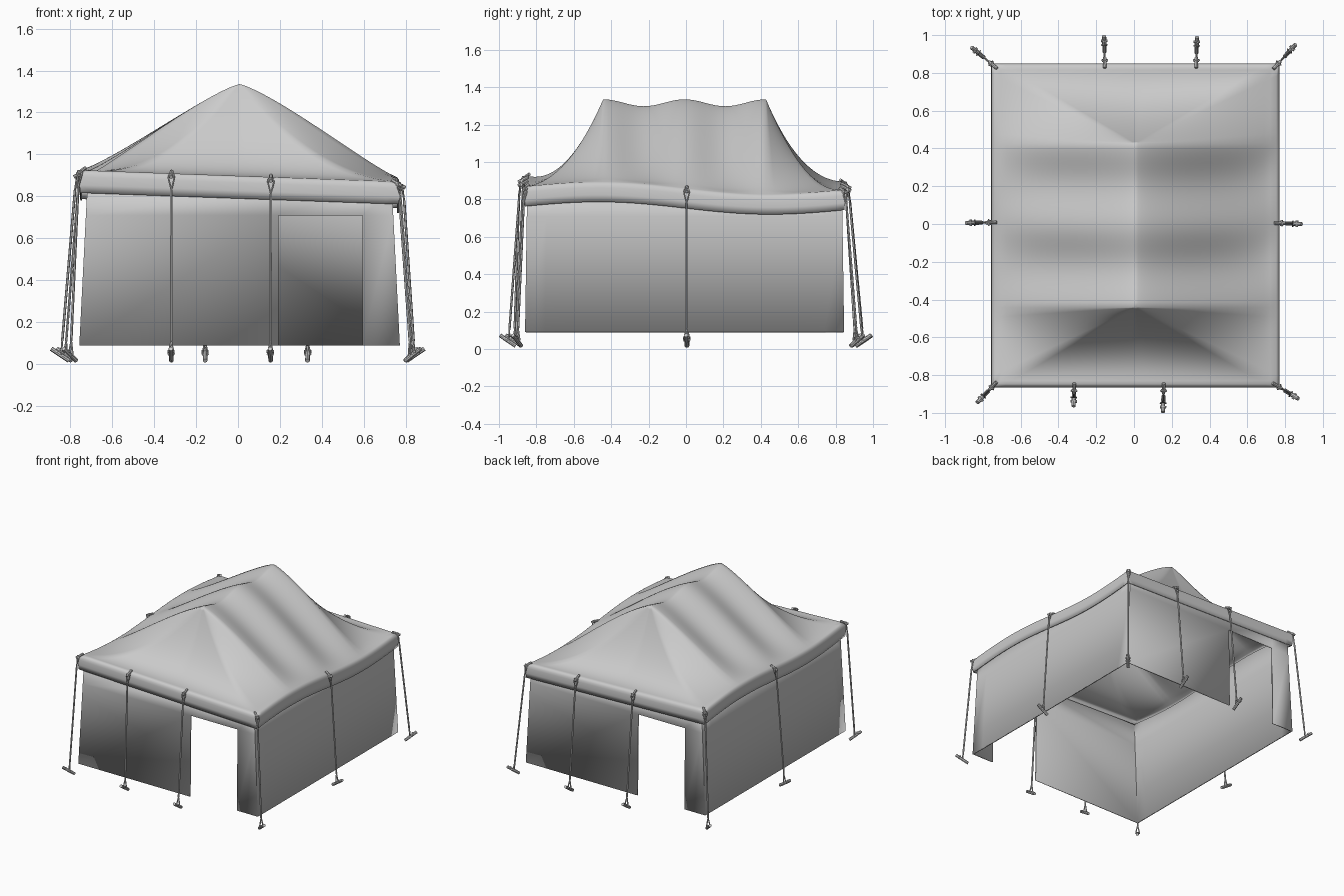
import bpy, bmesh, math
from mathutils import Vector, Matrix

if "Cube" in bpy.data.objects:
    bpy.data.objects.remove(bpy.data.objects["Cube"])

CX, CY = 0.0075, -0.0075          # tent centre offset
HX, RIDGE, EXT = 0.745, 0.435, 0.405


def lerp(a, b, t):
    return a + (b - a) * t


def hem(x, y):
    """Height of the wavy lower edge of the canopy."""
    u, v = (x / 0.76 + 1) / 2, (y / 0.86 + 1) / 2
    z = lerp(lerp(0.82, 0.76, u), lerp(0.785, 0.745, u), v)
    return z - 0.03 * x / 0.76 * math.sin(math.pi * y / 0.86)


def finish(bm, name, thickness=0, angle=40):
    bmesh.ops.recalc_face_normals(bm, faces=bm.faces)
    me = bpy.data.meshes.new(name)
    bm.to_mesh(me)
    bm.free()
    ob = bpy.data.objects.new(name, me)
    bpy.context.collection.objects.link(ob)
    bpy.ops.object.select_all(action='DESELECT')
    ob.select_set(True)
    bpy.context.view_layer.objects.active = ob
    bpy.ops.object.shade_smooth_by_angle(angle=math.radians(angle))
    if thickness:
        m = ob.modifiers.new("cloth", 'SOLIDIFY')
        m.thickness, m.offset = thickness, -1
    return ob


# Canopy: concentric rings around the ridge, then a rounded hanging valance
def ring_params():
    s_vals = [-2 + k / 8 for k in range(8)] + [-1 + k / 16 for k in range(32)] + [1 + k / 8 for k in range(8)]
    r_vals = [1 - k / 12 for k in range(24)]
    return ([("side", 1, s) for s in s_vals] + [("end", 1, r) for r in r_vals] +
            [("side", -1, -s) for s in s_vals] + [("end", -1, -r) for r in r_vals])


def roof_point(kind, sign, v, t):
    if kind == "side":
        q = max(0, abs(v) - 1)
        x = sign * HX * t
        y = RIDGE * v if q == 0 else math.copysign(RIDGE + EXT * t * q, v)
        sag = math.sin(math.pi * v) ** 2 if q == 0 else 0
        e, p = lerp(1.25, 1, q), lerp(1.15, 2.1, q) + 0.25 * sag
    else:
        x, y = HX * t * v, sign * (RIDGE + EXT * t)
        sag, e, p = 0, 1, lerp(2.4, 2.1, abs(v))
    f = max(0, 1 - t ** e) ** p if t < 1 else 0
    eave = hem(x, y) + 0.108
    return Vector((x, y, eave + (1.335 - 0.037 * sag - eave) * f))


bm = bmesh.new()
params = ring_params()
N = 28
rings = [[bm.verts.new(roof_point(*p, (k / N) ** 1.2)) for p in params] for k in range(N + 1)]
edge = [v.co.copy() for v in rings[-1]]
for out, drop in ((0.009, 0.006), (0.015, 0.017), (0.018, 0.032), (0.018, 0.07), (0.014, 0.108)):
    rings.append([bm.verts.new((c.x * (1 + out / HX), c.y * (1 + out / 0.84), c.z - drop)) for c in edge])
for a, b in zip(rings, rings[1:]):
    for i in range(len(a)):
        j = (i + 1) % len(a)
        bm.faces.new((a[i], a[j], b[j], b[i]))
bmesh.ops.remove_doubles(bm, verts=bm.verts, dist=1e-5)
finish(bm, "canopy", 0.008, 60).location = (CX, CY, 0)


# Walls: flaring slightly outward at the foot, with a doorway at front and back
def half(z):
    k = (z - 0.09) / 0.75
    return lerp(0.764, 0.726, k), lerp(0.853, 0.842, k)


bm = bmesh.new()
for sgn in (1, -1):
    # end wall with door opening
    cols = []
    for c in (-1, 0.185, 0.585, 1):
        col = []
        for z in (0.09, 0.71, None):
            if z is None:
                x0 = c * 0.73 if abs(c) == 1 else c
                z = hem(sgn * x0, -sgn * 0.84) + 0.06
            hx, hy = half(z)
            col.append(bm.verts.new((sgn * (c * hx if abs(c) == 1 else c), -sgn * hy, z)))
        cols.append(col)
    for i in range(3):
        for j in range(2):
            if (i, j) != (1, 0):
                bm.faces.new((cols[i][j], cols[i + 1][j], cols[i + 1][j + 1], cols[i][j + 1]))
    # long side wall
    prev = None
    for k in range(17):
        f = -1 + k / 8
        pair = []
        for z in (0.09, 0.71, hem(sgn * 0.73, f * 0.84) + 0.06):
            hx, hy = half(z)
            pair.append(bm.verts.new((sgn * hx, f * hy, z)))
        if prev:
            for j in range(2):
                bm.faces.new((prev[j], pair[j], pair[j + 1], prev[j + 1]))
        prev = pair
bmesh.ops.remove_doubles(bm, verts=bm.verts, dist=1e-3)
finish(bm, "walls", 0.01, 30).location = (CX, CY, 0)


# Guy ropes, toggles and ground pegs
def rod(bm, a, b, r, seg=8):
    a, b = Vector(a), Vector(b)
    d = b - a
    mat = Matrix.Translation((a + b) / 2) @ d.to_track_quat('Z', 'Y').to_matrix().to_4x4()
    bmesh.ops.create_cone(bm, cap_ends=True, segments=seg, radius1=r, radius2=r, depth=d.length, matrix=mat)


def chain(bm, pts, r):
    for a, b in zip(pts, pts[1:]):
        rod(bm, a, b, r, 6)


# (eave point x, y) and (outer tip of peg x, y)
anchors = [((-0.745, -0.855), (-0.83, -0.945)), ((0.755, -0.855), (0.87, -0.925)),
           ((0.755, 0.84), (0.855, 0.95)), ((-0.745, 0.84), (-0.86, 0.935)),
           ((-0.317, -0.868), (-0.32, -0.965)), ((0.157, -0.868), (0.153, -0.995)),
           ((-0.155, 0.852), (-0.158, 0.995)), ((0.33, 0.852), (0.333, 0.99)),
           ((0.768, 0.004), (0.888, 0.0)), ((-0.753, 0.008), (-0.89, 0.006))]
ropes, toggles, pegs = bmesh.new(), bmesh.new(), bmesh.new()
up = Vector((0, 0, 1))
for (ex, ey), (px, py) in anchors:
    out = Vector((px - ex, py - ey, 0)).normalized()
    side = up.cross(out)
    top = Vector((ex, ey, hem(ex, ey) + 0.095))
    tip = Vector((px, py, 0.08))
    # toggle on the eave
    rod(toggles, top - out * 0.025 + up * 0.022, top + out * 0.03 - up * 0.006, 0.009)
    rod(toggles, top + out * 0.012 + side * 0.014, top + out * 0.012 - side * 0.014, 0.007)
    # inclined peg with a cross bar
    foot = tip - out * 0.085 - up * 0.063
    rod(pegs, foot, tip - up * 0.006, 0.011)
    mid = lerp(foot, tip, 0.7)
    rod(pegs, mid - side * 0.017, mid + side * 0.017, 0.007)
    # rope with a teardrop loop at each end
    hook = top + out * 0.016 + up * 0.008
    a = hook + out * 0.008 - up * 0.075
    hold = lerp(foot, tip, 0.45)
    b = hold + (a - hold).normalized() * 0.065
    chain(ropes, [a, hook + side * 0.014 - up * 0.02, hook + side * 0.009, hook - side * 0.009,
                  hook - side * 0.014 - up * 0.02, a], 0.0045)
    chain(ropes, [a, b], 0.0062)
    chain(ropes, [b, hold + side * 0.014, hold - side * 0.014, b], 0.0045)
finish(ropes, "guy_ropes")
finish(toggles, "eave_toggles")
finish(pegs, "ground_pegs")
